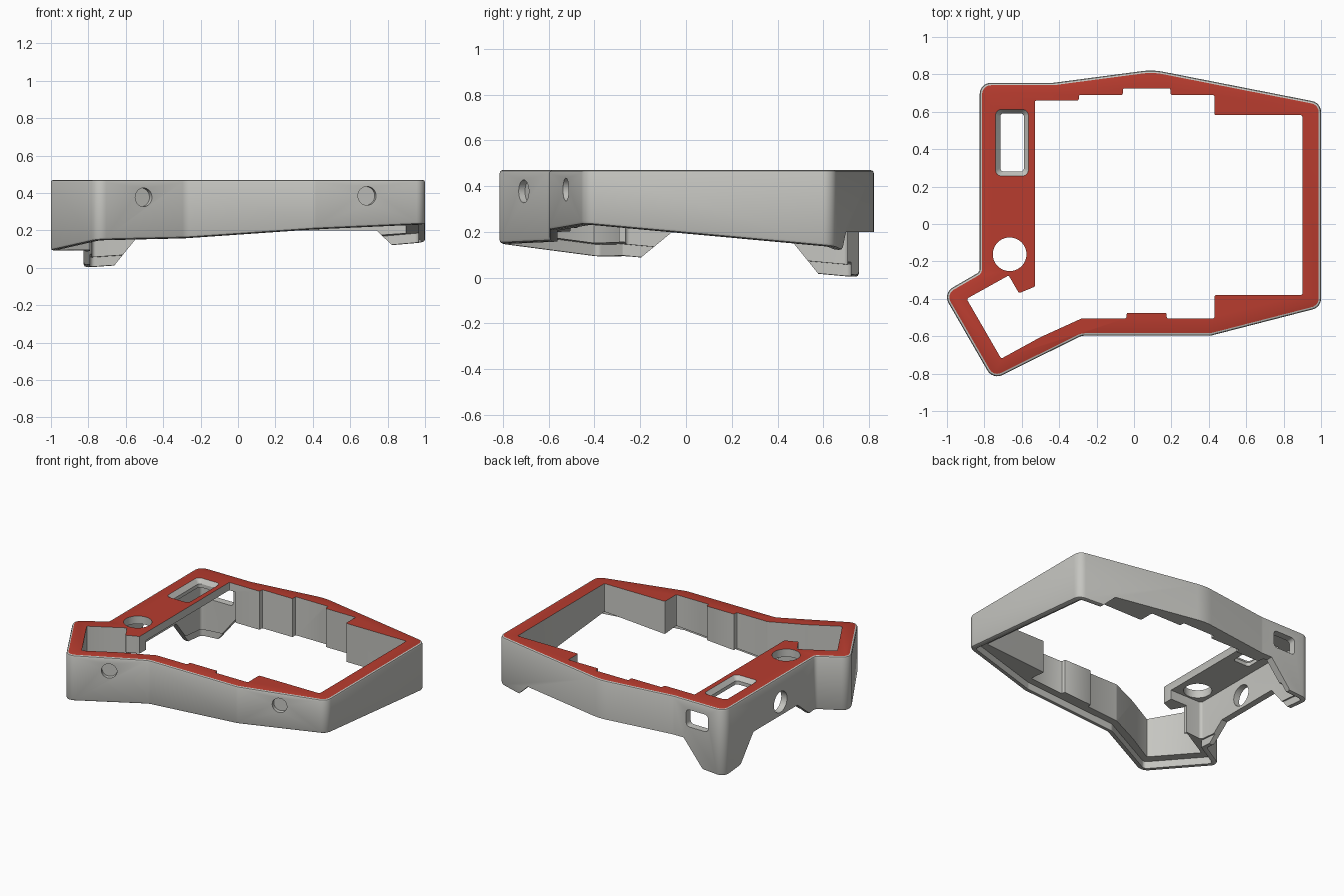
import bpy, bmesh, math
from mathutils import Vector, Matrix

if "Cube" in bpy.data.objects:
    bpy.data.objects.remove(bpy.data.objects["Cube"])

TOP = 0.47
TILT = Vector((-0.069, 0.0917, 1)).normalized()   # normal of the desk plane under the tented case


def material(name, rgb):
    m = bpy.data.materials.new(name)
    m.diffuse_color = (*rgb, 1)
    m.use_nodes = True
    m.node_tree.nodes["Principled BSDF"].inputs["Base Color"].default_value = m.diffuse_color
    return m


def offset(pts, d):
    """Move every side of a clockwise polygon inward by d."""
    n, out = len(pts), []
    for i in range(n):
        a, p, b = (Vector(pts[(i + k) % n][:2]) for k in (-1, 0, 1))
        u, v = (p - a).normalized(), (b - p).normalized()
        n1, n2 = Vector((u.y, -u.x)), Vector((v.y, -v.x))
        q = p + (n1 + n2) * d / (1 + n1.dot(n2))
        out.append((q.x, q.y, max(pts[i][2] - d, 0.01)))
    return out


def rounded(pts, steps=6):
    """Polygon of (x, y, radius) with filleted corners."""
    n, out = len(pts), []
    for i in range(n):
        a, p, b = (Vector(pts[(i + k) % n][:2]) for k in (-1, 0, 1))
        r = pts[i][2]
        u, v = (a - p).normalized(), (b - p).normalized()
        half = u.angle(v) / 2
        c = p + (u + v).normalized() * r / math.sin(half)
        s = p + u * r / math.tan(half) - c
        e = p + v * r / math.tan(half) - c
        sweep = s.angle_signed(e)
        for k in range(steps + 1):
            t = -sweep * k / steps
            out.append((c.x + s.x * math.cos(t) - s.y * math.sin(t),
                        c.y + s.x * math.sin(t) + s.y * math.cos(t)))
    return out


def loft(name, levels, matrix=Matrix(), plane=None, keep_above=True, bevel=0):
    """Solid through stacked loops [(loop, z)], optionally trimmed by a tilted plane."""
    bm = bmesh.new()
    rings = [[bm.verts.new((x, y, z)) for x, y in loop] for loop, z in levels]
    for lo, hi in zip(rings, rings[1:]):
        for i in range(len(lo)):
            j = (i + 1) % len(lo)
            bm.faces.new((lo[i], lo[j], hi[j], hi[i]))
    bm.faces.new(rings[0])
    bm.faces.new(rings[-1])
    if plane is not None:
        geom = bm.verts[:] + bm.edges[:] + bm.faces[:]
        res = bmesh.ops.bisect_plane(bm, geom=geom, plane_co=(0, 0, plane), plane_no=TILT,
                                     clear_inner=keep_above, clear_outer=not keep_above)
        rim = [g for g in res["geom_cut"] if isinstance(g, bmesh.types.BMEdge)]
        bmesh.ops.edgeloop_fill(bm, edges=rim)
    bmesh.ops.recalc_face_normals(bm, faces=bm.faces[:])
    if bevel:
        bm.normal_update()
        rim = [e for e in bm.edges if any(abs(f.normal.z) > 0.9 for f in e.link_faces)]
        bmesh.ops.bevel(bm, geom=rim, offset=bevel, segments=2, profile=0.5, affect='EDGES')
        bmesh.ops.recalc_face_normals(bm, faces=bm.faces[:])
    bm.transform(matrix)
    bmesh.ops.recalc_face_normals(bm, faces=bm.faces[:])
    me = bpy.data.meshes.new(name)
    bm.to_mesh(me)
    bm.free()
    ob = bpy.data.objects.new(name, me)
    bpy.context.collection.objects.link(ob)
    return ob


def circle(r, n=32, cx=0, cy=0):
    return [(cx + r * math.cos(2 * math.pi * k / n), cy + r * math.sin(2 * math.pi * k / n)) for k in range(n)]


def rect(x0, x1, y0, y1, r):
    return rounded([(x0, y1, r), (x1, y1, r), (x1, y0, r), (x0, y0, r)])


def facing(x, y, z, nx, ny):
    """Matrix that points local z along a horizontal direction."""
    return Matrix.Translation((x, y, z)) @ Vector((nx, ny, 0)).to_track_quat('Z', 'Y').to_matrix().to_4x4()


# outer outline with corner radii, clockwise from the back left
outline = [(-0.825, 0.755, 0.06), (-0.43, 0.755, 0.1), (0.1, 0.825, 0.35), (1.0, 0.648, 0.06),
           (1.0, -0.445, 0.06), (0.41, -0.597, 0.06), (-0.28, -0.597, 0.08),
           (-0.755, -0.833, 0.06), (-1.022, -0.37, 0.06), (-0.825, -0.256, 0.03)]
case = loft("case_frame", [(rounded(outline), -0.3), (rounded(outline), TOP)], plane=0.126, bevel=0.013)

# key opening, including the thumb key bay
opening = [(-0.53, 0.66), (-0.295, 0.66), (-0.295, 0.69), (-0.06, 0.69), (-0.06, 0.725), (0.195, 0.725),
           (0.195, 0.69), (0.43, 0.69), (0.43, 0.582), (0.9, 0.582), (0.9, -0.38), (0.43, -0.38),
           (0.43, -0.505), (0.175, -0.505), (0.175, -0.475), (-0.04, -0.475), (-0.04, -0.505),
           (-0.28, -0.505), (-0.5, -0.605), (-0.71, -0.72), (-0.895, -0.4), (-0.67, -0.275),
           (-0.615, -0.37), (-0.53, -0.335)]
opening = rounded([(x, y, 0.008) for x, y in opening], 2)
cutters = [loft("opening_cutter", [(opening, -0.4), (opening, 0.7)])]

# shallow lid recess underneath, parallel to the desk
lid = rounded(offset(outline, 0.035))
cutters.append(loft("lid_recess_cutter", [(lid, -0.4), (lid, 0.4)], plane=0.176, keep_above=False))

# electronics bay under the left strip, and the shortened tab beside the thumb bay
bay = rect(-0.78, -0.48, -0.265, 0.705, 0.02)
cutters.append(loft("bay_cutter", [(bay, -0.4), (bay, 0.415)]))
tab = rect(-0.66, -0.45, -0.45, -0.2, 0.01)
cutters.append(loft("tab_cutter", [(tab, -0.4), (tab, 0.35)]))

# display window with chamfered rim, and knob hole
inner, outer = rect(-0.715, -0.588, 0.28, 0.592, 0.02), rect(-0.74, -0.565, 0.257, 0.612, 0.03)
cutters.append(loft("window_cutter", [(inner, 0.3), (inner, 0.44), (outer, TOP), (outer, 0.6)]))
knob = circle(0.09, 40, -0.665, -0.162)
cutters.append(loft("knob_cutter", [(knob, 0.3), (knob, 0.6)]))

# arches that leave feet at the left and back corners
arch = [(-0.377, -0.06), (-0.06, 0.2), (0.43, 0.2), (0.64, -0.06)]
to_x = Matrix(((0, 0, 1, 0), (1, 0, 0, 0), (0, 1, 0, 0), (0, 0, 0, 1)))
cutters.append(loft("left_arch_cutter", [(arch, -1.2), (arch, -0.6)], to_x))
arch = [(-0.72, -0.06), (-0.51, 0.2), (0.74, 0.2), (1.017, -0.06)]
to_y = Matrix(((1, 0, 0, 0), (0, 0, 1, 0), (0, 1, 0, 0), (0, 0, 0, 1)))
cutters.append(loft("back_arch_cutter", [(arch, 0.5), (arch, 1.0)], to_y))

# cable port in the back wall, round socket in the left wall
port = rect(-0.70, -0.53, 0.285, 0.405, 0.025)
cutters.append(loft("port_cutter", [(port, 0.66), (port, 0.9)], to_y))
cutters.append(loft("socket_cutter", [(circle(0.073), -0.15), (circle(0.073), 0.15)],
                    facing(-0.825, 0.13, 0.295, -1, 0)))

# blind magnet pockets in the front walls
for x, y, z, nx, ny in ((-0.505, -0.708, 0.377, 0.444, -0.897), (0.69, -0.525, 0.385, 0.25, -0.968)):
    cutters.append(loft("magnet_cutter", [(circle(0.05), -0.03), (circle(0.05), 0.1)], facing(x, y, z, nx, ny)))

for c in cutters:
    mod = case.modifiers.new(c.name, 'BOOLEAN')
    mod.operation, mod.solver, mod.object = 'DIFFERENCE', 'EXACT', c
bpy.context.view_layer.objects.active = case
case.select_set(True)
for mod in list(case.modifiers):
    bpy.ops.object.modifier_apply(modifier=mod.name)
for c in cutters:
    bpy.data.objects.remove(c)

# red top surface, grey everywhere else
case.data.materials.clear()
case.data.materials.append(material("grey_plastic", (0.56, 0.56, 0.53)))
case.data.materials.append(material("red_top", (0.48, 0.045, 0.028)))
for f in case.data.polygons:
    f.material_index = int(f.normal.z > 0.99 and f.center.z > TOP - 0.004)
for ob in bpy.context.selected_objects:
    ob.select_set(ob == case)
bpy.ops.object.shade_smooth_by_angle(angle=math.radians(30))
